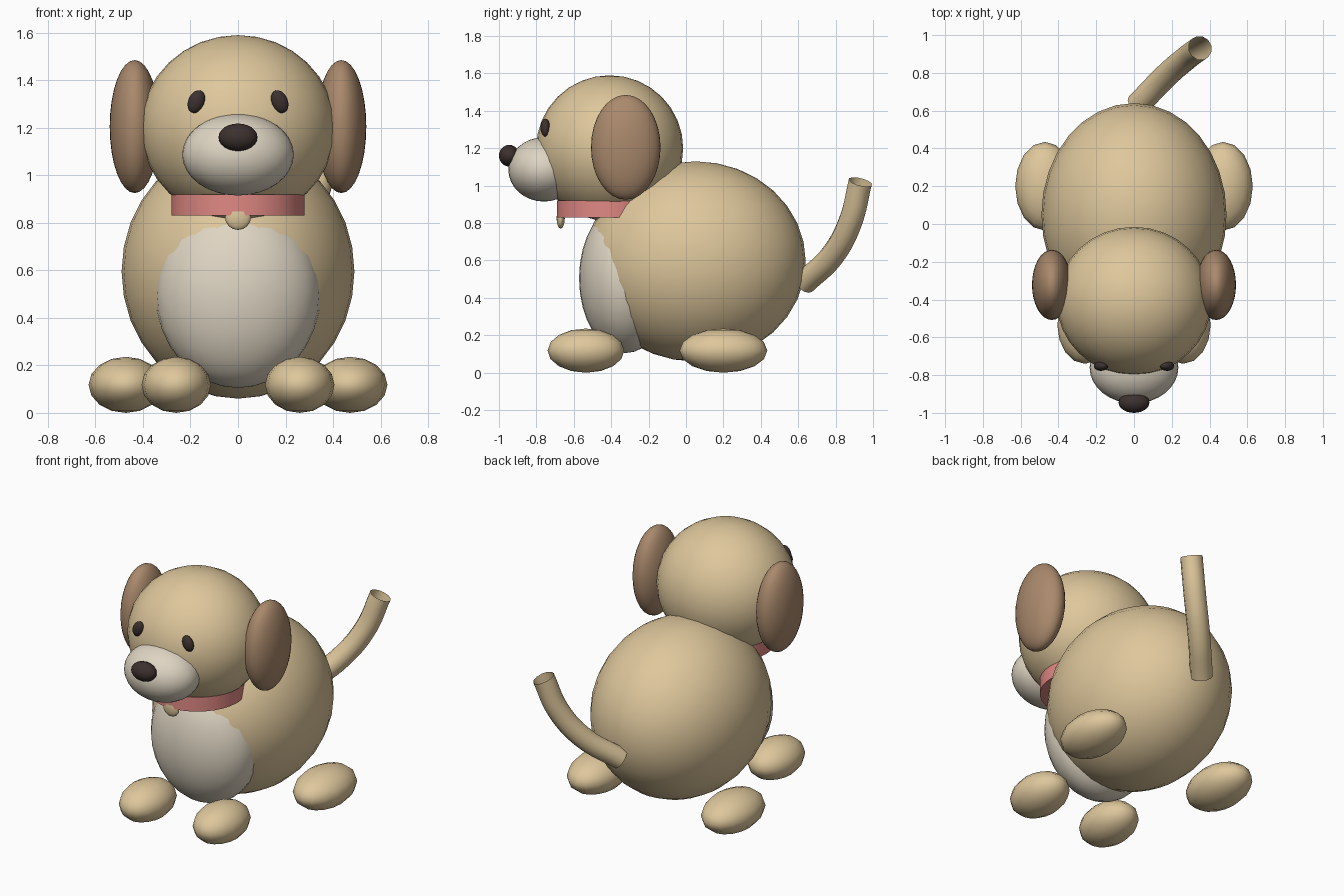
import bpy
from math import radians

cube = bpy.data.objects.get("Cube")
if cube:
    bpy.data.objects.remove(cube, do_unlink=True)


def material(name, r, g, b):
    mat = bpy.data.materials.new(name)
    mat.use_nodes = True
    mat.diffuse_color = (r, g, b, 1)
    mat.node_tree.nodes["Principled BSDF"].inputs["Base Color"].default_value = (r, g, b, 1)
    return mat


tan = material("tan fur", 0.73, 0.57, 0.33)
cream = material("cream fur", 0.73, 0.66, 0.54)
brown = material("brown ear", 0.40, 0.25, 0.15)
pink = material("pink collar", 0.75, 0.25, 0.23)
dark = material("dark brown", 0.045, 0.03, 0.028)


def finish(name, mat):
    obj = bpy.context.object
    obj.name = name
    obj.data.materials.append(mat)
    bpy.ops.object.shade_smooth_by_angle(angle=radians(50))
    return obj


def ellipsoid(name, mat, center, radii, rotation=(0, 0, 0), segments=32):
    bpy.ops.mesh.primitive_uv_sphere_add(segments=segments, ring_count=segments // 2,
                                         location=center, rotation=rotation)
    bpy.context.object.scale = radii
    return finish(name, mat)


def pair(name, mat, center, radii, tilt=0, segments=32):
    x, y, z = center
    for side, s in (("left", 1), ("right", -1)):
        ellipsoid(f"{side}_{name}", mat, (s * x, y, z), radii, (0, s * tilt, 0), segments)


# Body and head
ellipsoid("body", tan, (0, 0.05, 0.595), (0.49, 0.59, 0.535))
ellipsoid("belly", cream, (0, -0.322, 0.505), (0.347, 0.25, 0.4))
ellipsoid("head", tan, (0, -0.408, 1.2), (0.41, 0.393, 0.39))
ellipsoid("muzzle", cream, (0, -0.76, 1.087), (0.235, 0.19, 0.172))
ellipsoid("nose", dark, (0, -0.945, 1.16), (0.082, 0.055, 0.058), segments=24)

# Ears, eyes and paws
pair("ear", brown, (0.435, -0.322, 1.205), (0.105, 0.186, 0.28))
pair("eye", dark, (0.175, -0.752, 1.31), (0.035, 0.026, 0.05), tilt=radians(-22), segments=16)
pair("front_paw", tan, (0.26, -0.535, 0.118), (0.146, 0.205, 0.118), segments=16)
pair("back_paw", tan, (0.472, 0.2, 0.118), (0.157, 0.235, 0.118), segments=16)

# Collar and tag
bpy.ops.mesh.primitive_cylinder_add(vertices=32, radius=0.28, depth=0.09,
                                    location=(0, -0.41, 0.875))
finish("collar", pink)
ellipsoid("collar_tag", tan, (0, -0.67, 0.825), (0.055, 0.022, 0.055), segments=16)

# Tail: open tube sweeping up and to one side
curve = bpy.data.curves.new("tail", "CURVE")
curve.dimensions = "3D"
curve.bevel_depth = 0.065
curve.bevel_resolution = 4
curve.resolution_u = 8
path = [(0.02, 0.63, 0.48), (0.17, 0.785, 0.63), (0.28, 0.88, 0.81), (0.35, 0.932, 1.02)]
spline = curve.splines.new("BEZIER")
spline.bezier_points.add(len(path) - 1)
for point, co in zip(spline.bezier_points, path):
    point.co = co
    point.handle_left_type = point.handle_right_type = "AUTO"
curve.materials.append(tan)
tail = bpy.data.objects.new("tail", curve)
bpy.context.collection.objects.link(tail)
